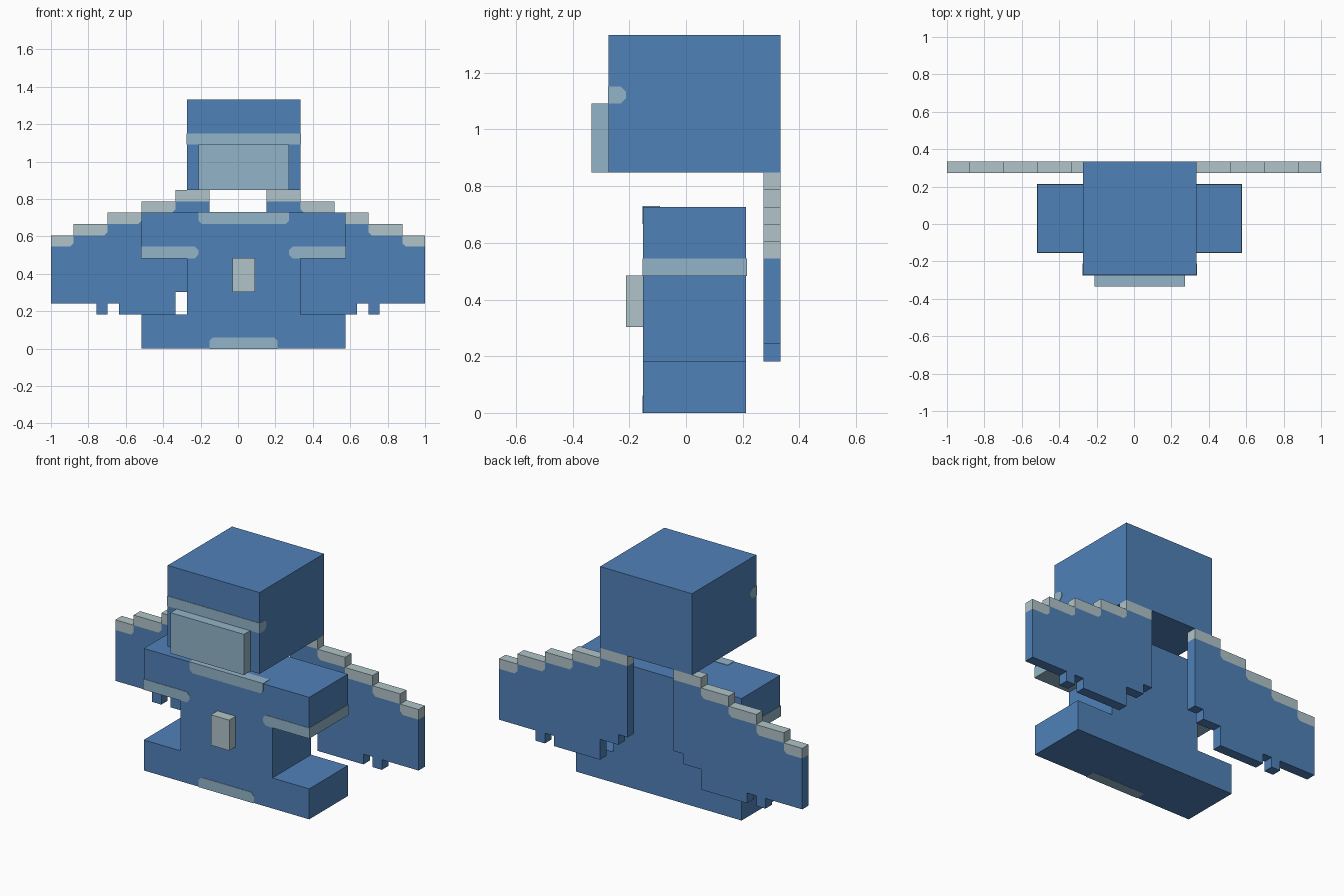
import bpy
import bmesh

cube = bpy.data.objects.get("Cube")
if cube:
    bpy.data.objects.remove(cube, do_unlink=True)

U = 2 / 33            # one block of the modelling grid
E = 0.04              # raise of painted bands, in blocks
C = 0.3               # clipped corner of painted bands, in blocks


def material(name, rgb):
    m = bpy.data.materials.new(name)
    m.use_nodes = True
    m.diffuse_color = (*rgb, 1)
    bsdf = next(n for n in m.node_tree.nodes if n.type == 'BSDF_PRINCIPLED')
    bsdf.inputs["Base Color"].default_value = (*rgb, 1)
    return m


BLUE = material("blue", (0.08, 0.22, 0.48))
PALE = material("pale_blue", (0.29, 0.46, 0.58))
GREY = material("pale_grey", (0.434, 0.552, 0.578))


def prism(name, pts, axis, lo, hi, mat):
    """Extrude a block-grid profile: axis 'x' takes (y, z), axis 'y' takes (x, z)."""
    def place(a, b, d):
        x, y = (d, a) if axis == 'x' else (a, d)
        return (x * U - 1, (y - 5.5) * U, b * U)
    bm = bmesh.new()
    rings = [[bm.verts.new(place(a, b, d)) for a, b in pts] for d in (lo, hi)]
    for ring in rings:
        bm.faces.new(ring)
    n = len(pts)
    for i in range(n):
        j = (i + 1) % n
        bm.faces.new((rings[0][i], rings[0][j], rings[1][j], rings[1][i]))
    bmesh.ops.recalc_face_normals(bm, faces=bm.faces)
    me = bpy.data.meshes.new(name)
    bm.to_mesh(me)
    bm.free()
    me.materials.append(mat)
    ob = bpy.data.objects.new(name, me)
    bpy.context.collection.objects.link(ob)
    return ob


def box(name, x, y, z, mat):
    pts = [(x[0], z[0]), (x[1], z[0]), (x[1], z[1]), (x[0], z[1])]
    return prism(name, pts, 'y', y[0], y[1], mat)


def mirrored(pts, middle):
    return [(2 * middle - a, b) for a, b in pts]


# Head and snout
box("head", (12, 22), (1, 11), (14, 22), BLUE)
box("snout", (13, 21), (0, 1), (14, 18), PALE)

# Band across the face, wrapping a little onto both sides
prism("face_band", [(1 - E, 18), (2 - C, 18), (2, 18 + C), (2, 19 - C),
                    (2 - C, 19), (1 - E, 19)], 'x', 12 - E, 22 + E, PALE)

# Body with wide arms on top and a wide foot block below
half = [(22, 3), (26, 3), (26, 0)]
right_side = [(26, 0), (26, 3), (22, 3), (22, 8), (26, 8), (26, 12)]
prism("body", right_side + mirrored(right_side, 17)[::-1], 'y', 3, 9, BLUE)

# Collar and foot trim on the front edges
prism("collar_band", [(13, 12 + E), (13, 11 + C), (13 + C, 11), (21 - C, 11),
                      (21, 11 + C), (21, 12 + E)], 'y', 3 - E, 4, PALE)
prism("foot_band", [(14, -E / 2), (20, -E / 2), (20, 1 - C), (20 - C, 1),
                    (14 + C, 1), (14, 1 - C)], 'y', 3 - E, 4, PALE)

# Cuffs around the lower edge of both arms
cuff = [(26 + E, 8 - E), (26 + E, 9), (21 + C, 9), (21, 9 - C),
        (21, 8 + C), (21 + C, 8 - E)]
prism("left_cuff", cuff, 'y', 3 - E, 9 + E, PALE)
prism("right_cuff", mirrored(cuff, 17), 'y', 3 - E, 9 + E, PALE)

# Chest plate
box("chest_plate", (16, 18), (2, 3), (5, 8), GREY)

# Wings: stepped blue panel with a pale cap on each step
steps = [19, 22, 25, 28, 31, 33]
caps, top = [], []
for i in range(5):
    x0, x1, z = steps[i], steps[i + 1], 13 - i
    under = [(x0, z + C), (x0 + C, z), (x1, z)] if i else [(x0, z), (x1, z)]
    caps.append(under + [(x1, z + 1), (x0, z + 1)])
    top += under
bottom = [(33, 4), (29, 4), (29, 3), (28, 3), (28, 4), (27, 4), (27, 3),
          (22, 3), (22, 5), (20, 5), (20, 6), (19, 6)]
for side in ("left", "right"):
    def flip(pts):
        return pts if side == "left" else mirrored(pts, 16.5)
    prism(side + "_wing", flip(top + bottom), 'y', 10, 11, BLUE)
    for i, cap in enumerate(caps):
        prism(f"{side}_wing_cap_{i + 1}", flip(cap), 'y', 10, 11, GREY)
